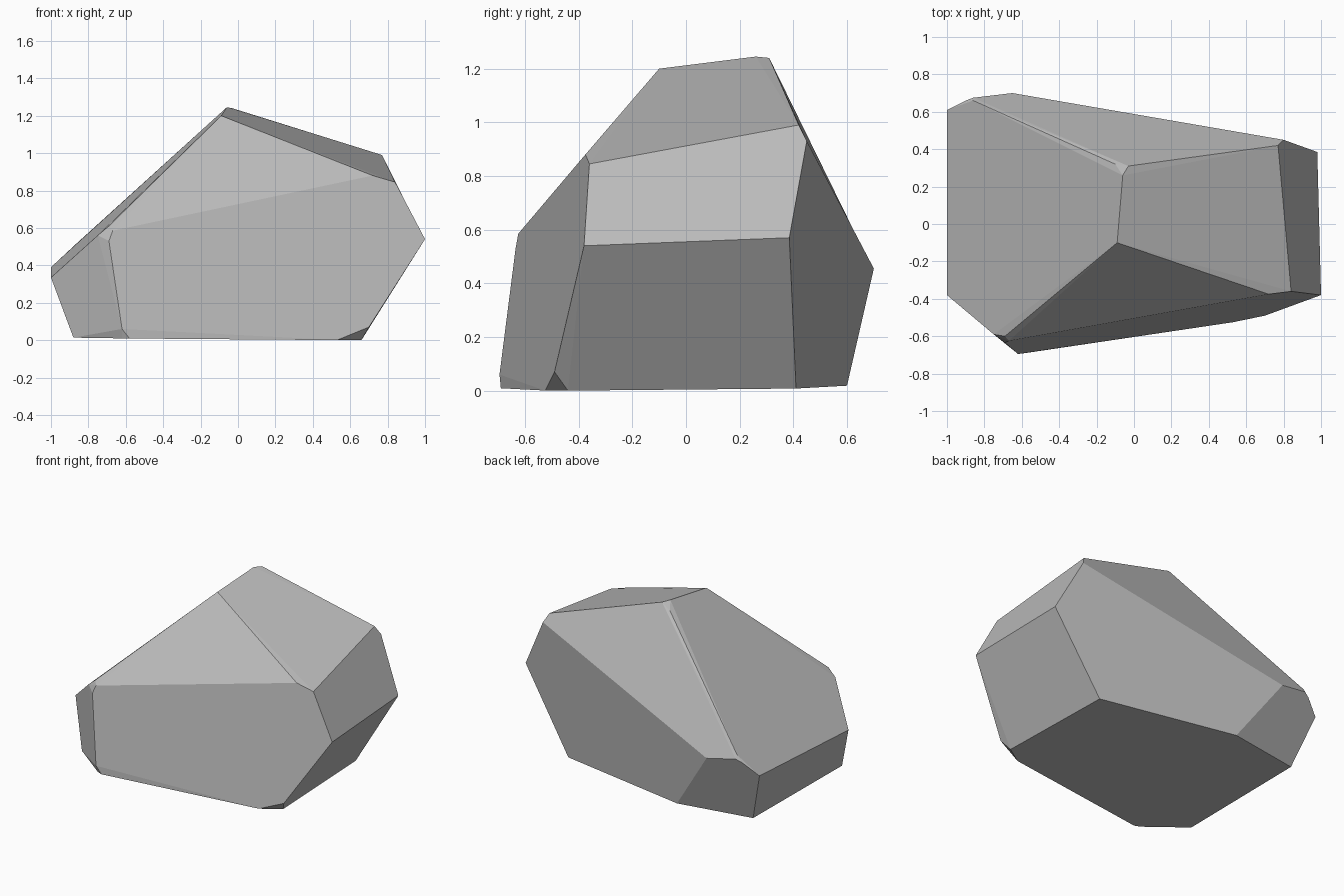
import bpy
import bmesh
import math
from mathutils import Vector

# Remove the default object if present
default_object = bpy.data.objects.get("Cube")
if default_object:
    bpy.data.objects.remove(default_object, do_unlink=True)


def flat_material(name, value):
    """Plain grey material, matching in viewport and render."""
    material = bpy.data.materials.new(name)
    material.use_nodes = True
    colour = (value, value, value, 1)
    material.diffuse_color = colour
    shader = material.node_tree.nodes["Principled BSDF"]
    shader.inputs["Base Color"].default_value = colour
    shader.inputs["Roughness"].default_value = 1
    return material


def ground_height(x, y):
    """Slightly tilted underside of the boulder."""
    return 0.01 - 0.009 * x + 0.009 * y


# Corners of the chiselled boulder, grouped by region
peak = [(-.09, -.1, 1.2), (-.06, .26, 1.245), (-.03, .31, 1.24), (-.1, .32, 1.2)]
right_shoulder = [(.77, .42, .99), (.8, .45, .93), (.84, -.36, .845), (.72, -.375, .88)]
right_tip = [(1, -.38, .54), (.98, .385, .57)]
front_shoulder = [(-.69, -.6, .61), (-.67, -.625, .585), (-.75, -.59, .56), (-.69, -.635, .53)]
left_tip = [(-1, -.38, .335), (-1, .61, .39)]
back_shoulder = [(-.65, .7, .455), (-.86, .675, .495), (-.9, .66, .475), (-.86, .66, .52)]
chipped_corners = [(.7, -.49, .07), (-.62, -.695, .06)]

# Outline of the underside, dropped onto the tilted ground plane
base_outline = [(.66, -.44), (.53, -.525), (-.58, -.69), (-.62, -.675),
                (-.88, -.48), (-.88, .51), (-.35, .6), (.63, .41)]
underside = [(x, y, ground_height(x, y)) for x, y in base_outline]

corners = (peak + right_shoulder + right_tip + front_shoulder
           + left_tip + back_shoulder + chipped_corners + underside)

# Wrap the corners in a convex skin and merge coplanar triangles into facets
bm = bmesh.new()
for corner in corners:
    bm.verts.new(Vector(corner))
hull = bmesh.ops.convex_hull(bm, input=bm.verts[:])
loose = [v for v in bm.verts if not v.link_faces]
bmesh.ops.delete(bm, geom=loose, context='VERTS')
bmesh.ops.dissolve_limit(bm, angle_limit=math.radians(3),
                         verts=bm.verts[:], edges=bm.edges[:])
bmesh.ops.recalc_face_normals(bm, faces=bm.faces[:])

# Rest the boulder on the ground
lowest = min(v.co.z for v in bm.verts)
bmesh.ops.translate(bm, verts=bm.verts[:], vec=Vector((0, 0, -lowest)))

mesh = bpy.data.meshes.new("boulder")
bm.to_mesh(mesh)
bm.free()
mesh.materials.append(flat_material("stone grey", 0.5))
boulder = bpy.data.objects.new("boulder", mesh)
bpy.context.collection.objects.link(boulder)
